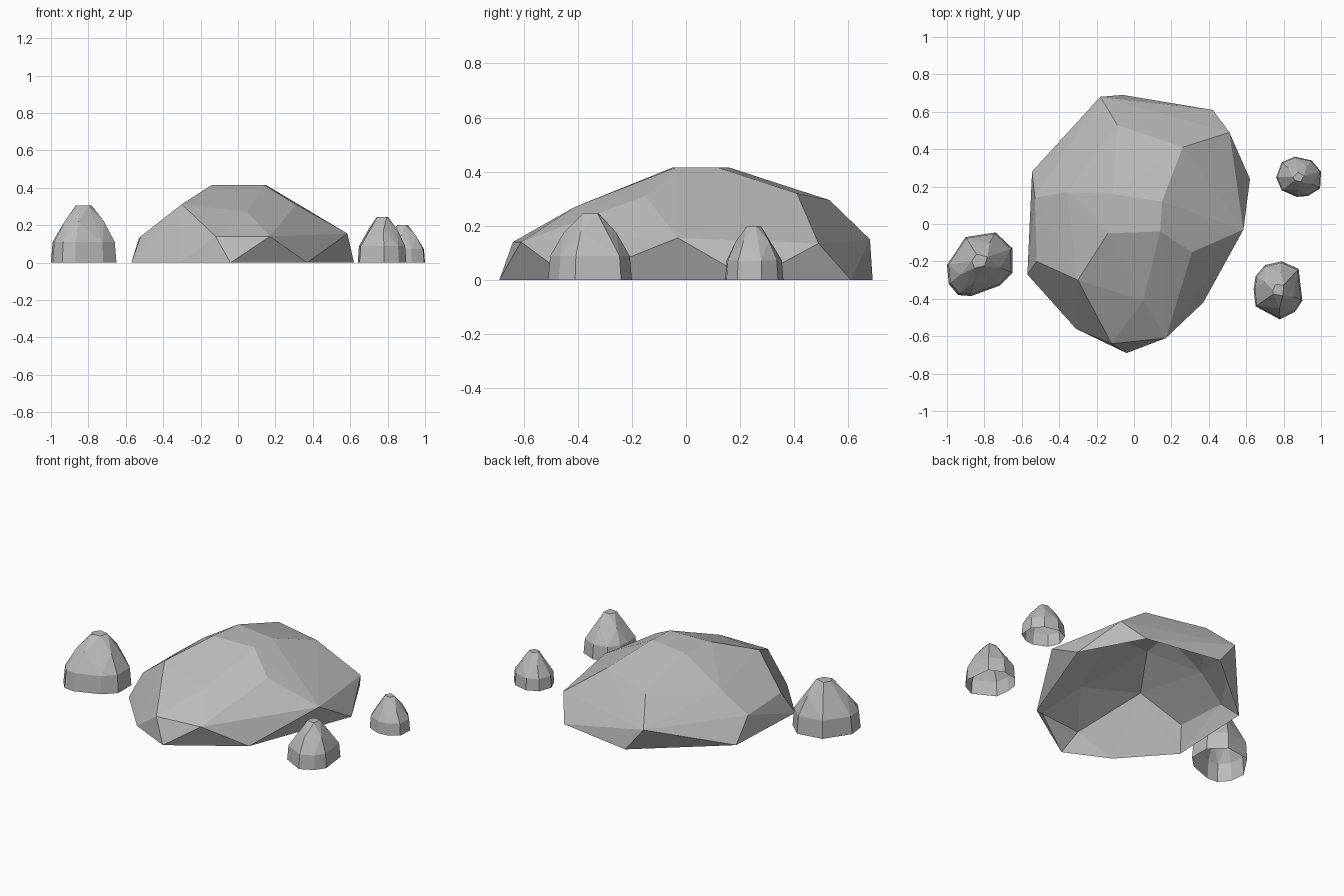
import bpy, bmesh
from mathutils import Vector

cube = bpy.data.objects.get("Cube")
if cube:
    bpy.data.objects.remove(cube, do_unlink=True)

stone = bpy.data.materials.new("stone_grey")
stone.use_nodes = True
grey = (0.5, 0.5, 0.5, 1)
stone.diffuse_color = grey
shader = stone.node_tree.nodes["Principled BSDF"]
shader.inputs["Base Color"].default_value = grey
shader.inputs["Roughness"].default_value = 0.9


def faceted_rock(name, points):
    """Flat-faced convex shell, open underneath."""
    bm = bmesh.new()
    for p in points:
        bm.verts.new(p)
    hull = bmesh.ops.convex_hull(bm, input=bm.verts[:])
    spare = {g for key in ("geom_interior", "geom_unused") for g in hull[key]
             if isinstance(g, bmesh.types.BMVert)}
    bmesh.ops.delete(bm, geom=list(spare), context='VERTS')
    bmesh.ops.recalc_face_normals(bm, faces=bm.faces[:])
    floor = [f for f in bm.faces if all(v.co.z < 0.001 for v in f.verts)]
    bmesh.ops.delete(bm, geom=floor, context='FACES')
    mesh = bpy.data.meshes.new(name)
    bm.to_mesh(mesh)
    bm.free()
    mesh.materials.append(stone)
    obj = bpy.data.objects.new(name, mesh)
    bpy.context.collection.objects.link(obj)
    return obj


# Boulder: ground corners, low belt, shoulders and flat crown
ground = [(-.04, -.69), (.37, -.42), (.62, .24), (.42, .61),
          (-.06, .69), (-.545, .28), (-.57, -.27), (-.31, -.56)]
belt = [(.17, -.61, .14), (.585, -.03, .155), (.51, .49, .135),
        (-.18, .68, .15), (-.53, .14, .13), (-.52, -.2, .14), (-.12, -.64, .14)]
shoulder = [(-.3, -.3, .312), (.05, -.41, .27), (.31, -.15, .31),
            (.26, .41, .32), (-.09, .53, .295), (-.36, .17, .26)]
crown = [(-.14, -.05), (.14, -.04), (.15, .12), (-.11, .16)]
faceted_rock("boulder", [(x, y, 0) for x, y in ground] + belt + shoulder
             + [(x, y, .415) for x, y in crown])


def small_stone(name, outline, peak, height):
    """Pebble that draws in from its outline to a small flat peak."""
    peak = Vector(peak)
    corners = [Vector(p) for p in outline]
    points = []
    # (height fraction, width fraction, first corner, corner step)
    for level, width, start, step in ((0, 1, 0, 1), (.36, .95, 0, 1),
                                      (.72, .62, 1, 2), (1, .24, 0, 2)):
        for corner in corners[start::step]:
            flat = peak.lerp(corner, width)
            points.append((flat.x, flat.y, height * level))
    return faceted_rock(name, points)


# Three loose stones around the boulder
small_stone("right_stone",
            [(-1, -.22), (-.99, -.32), (-.94, -.38), (-.87, -.385), (-.72, -.33),
             (-.65, -.26), (-.65, -.13), (-.74, -.045), (-.9, -.07)],
            (-.825, -.19), .305)
small_stone("left_front_stone",
            [(.64, -.35), (.65, -.28), (.7, -.22), (.79, -.2), (.88, -.24),
             (.9, -.41), (.86, -.47), (.78, -.51), (.65, -.44)],
            (.775, -.355), .245)
small_stone("left_back_stone",
            [(.76, .25), (.79, .33), (.86, .36), (.95, .34), (1, .28),
             (.995, .19), (.93, .15), (.87, .145), (.79, .18)],
            (.88, .25), .2)
